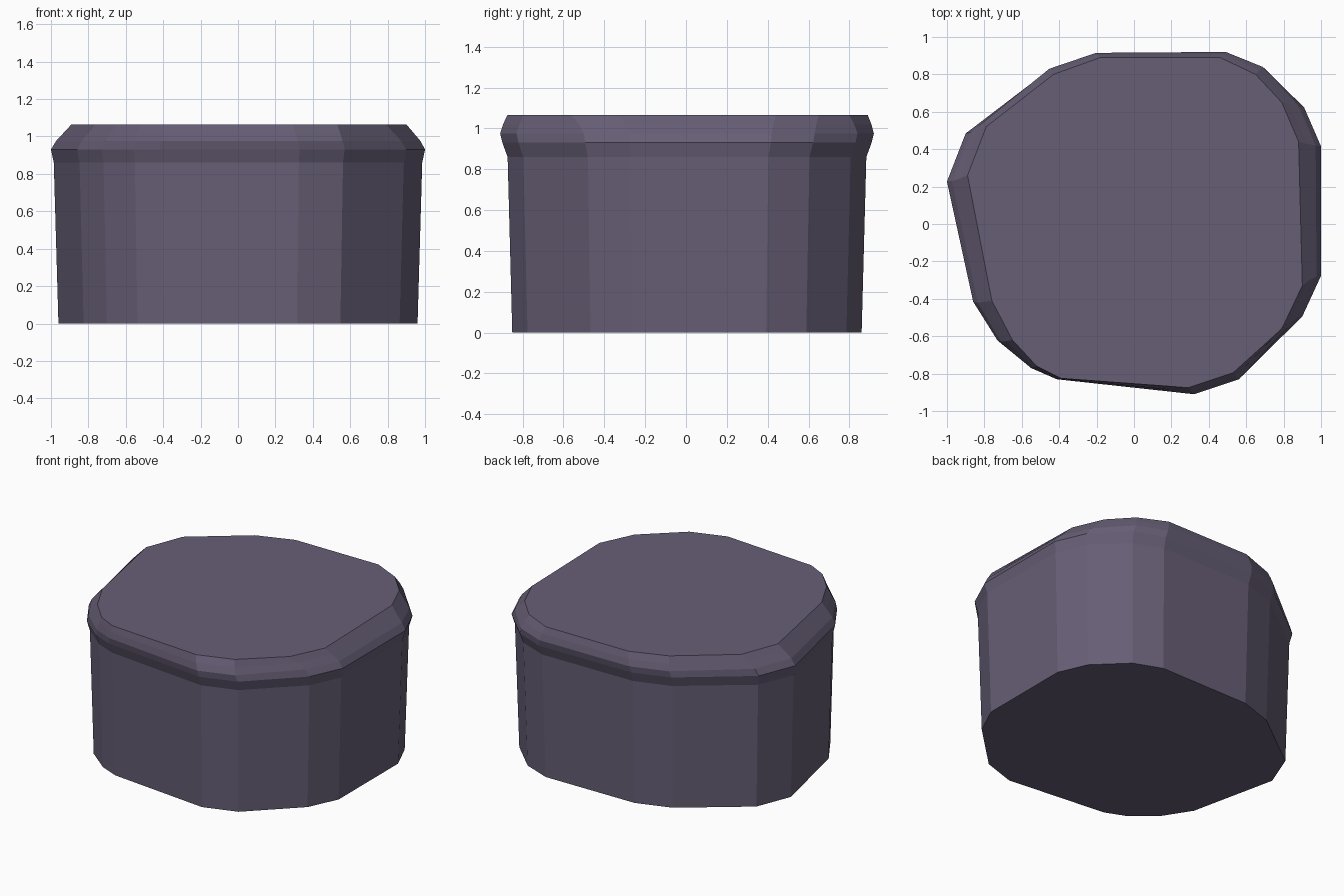
import bpy, bmesh

if "Cube" in bpy.data.objects:
    bpy.data.objects.remove(bpy.data.objects["Cube"])

# Matching irregular outlines: widest part of the rim, and the flat top
RIM = [(1.0, -0.28), (1.0, 0.42), (0.91, 0.63), (0.70, 0.84), (0.50, 0.92),
       (-0.21, 0.915), (-0.46, 0.83), (-0.90, 0.49), (-1.0, 0.23),
       (-0.86, -0.42), (-0.73, -0.63), (-0.56, -0.77), (-0.42, -0.83),
       (0.33, -0.91), (0.57, -0.83), (0.90, -0.50)]
TOP = [(0.90, -0.33), (0.88, 0.44), (0.79, 0.65), (0.65, 0.80), (0.46, 0.89),
       (-0.18, 0.89), (-0.43, 0.80), (-0.79, 0.52), (-0.89, 0.26),
       (-0.76, -0.41), (-0.65, -0.62), (-0.52, -0.76), (-0.39, -0.825),
       (0.29, -0.875), (0.53, -0.795), (0.79, -0.56)]


def scaled(sx, sy, z):
    return [(x * sx, y * sy, z) for x, y in RIM]


def blended(tx, ty, z):
    return [(a[0] + (b[0] - a[0]) * tx, a[1] + (b[1] - a[1]) * ty, z)
            for a, b in zip(RIM, TOP)]


# Tapered body, then the rolled rim up to the flat top
rings = [scaled(0.96, 0.935, 0.0),
         scaled(0.985, 0.96, 0.86),
         scaled(1.0, 0.988, 0.93),
         blended(0.24, 0.0, 0.975),
         blended(0.62, 0.4, 1.02),
         blended(1.0, 1.0, 1.065)]

bm = bmesh.new()
loops = [[bm.verts.new(p) for p in ring] for ring in rings]
n = len(RIM)
for lo, hi in zip(loops, loops[1:]):
    for i in range(n):
        j = (i + 1) % n
        bm.faces.new((lo[i], lo[j], hi[j], hi[i]))
bm.faces.new(loops[0][::-1])
bm.faces.new(loops[-1])
bmesh.ops.recalc_face_normals(bm, faces=bm.faces)

mesh = bpy.data.meshes.new("stone_block")
bm.to_mesh(mesh)
bm.free()
mat = bpy.data.materials.new("purple grey stone")
mat.diffuse_color = (0.135, 0.113, 0.18, 1)
mat.use_nodes = True
mat.node_tree.nodes["Principled BSDF"].inputs["Base Color"].default_value = mat.diffuse_color
mesh.materials.append(mat)
bpy.context.collection.objects.link(bpy.data.objects.new("stone_block", mesh))
